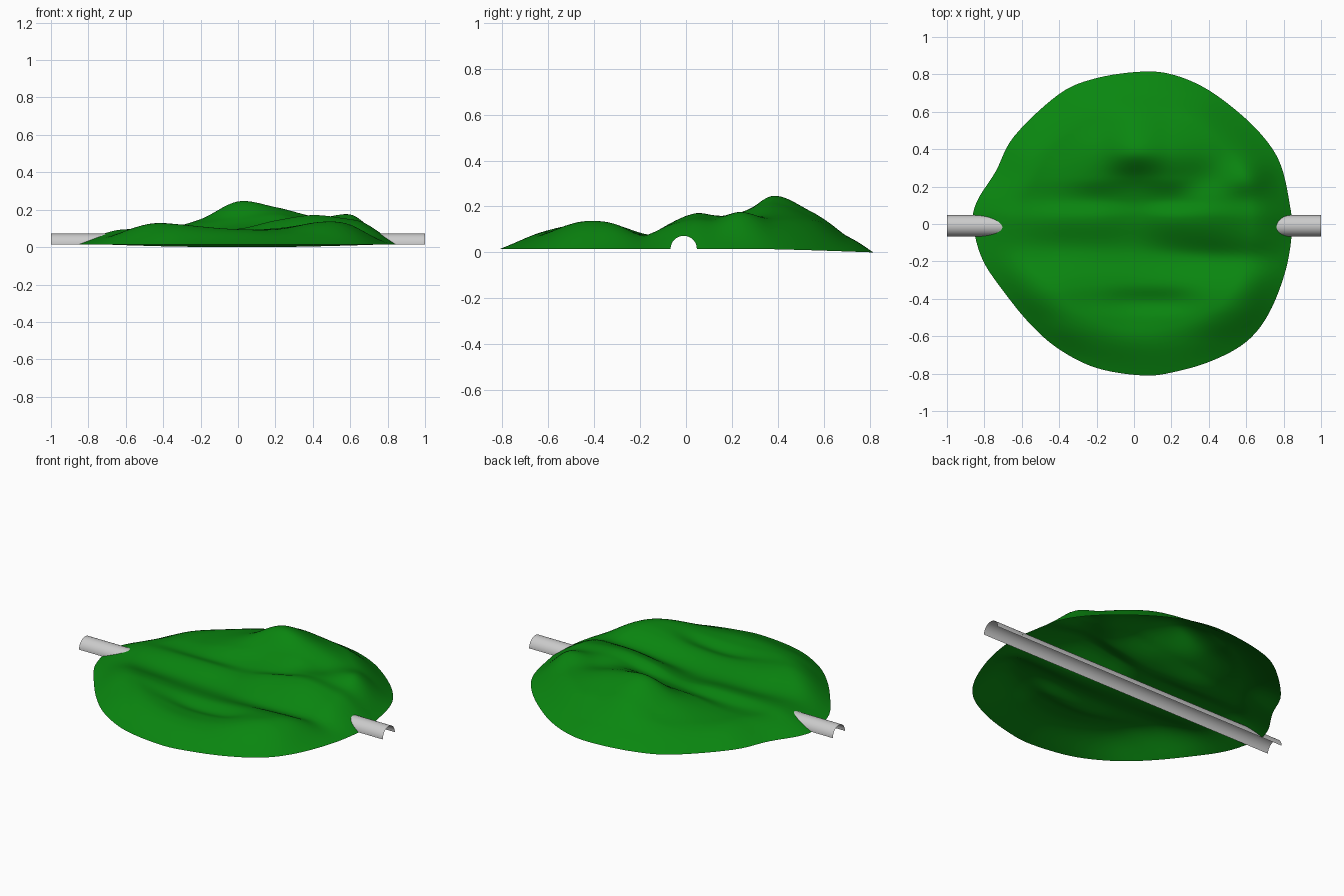
import bpy, bmesh, math

if "Cube" in bpy.data.objects:
    bpy.data.objects.remove(bpy.data.objects["Cube"])

# Outline of the hill seen from above, counter-clockwise
OUTLINE = [(.845, -.03), (.83, .12), (.79, .30), (.72, .43), (.59, .57), (.40, .715), (.22, .795),
           (.05, .815), (-.20, .78), (-.40, .695), (-.64, .47), (-.74, .28), (-.84, .12),
           (-.86, 0), (-.81, -.19), (-.69, -.37), (-.55, -.54), (-.40, -.67), (-.20, -.77),
           (.05, -.81), (.22, -.79), (.42, -.73), (.60, -.63), (.72, -.48), (.81, -.25)]

# Coarse hill heights: one row per y in ROWS, columns x = -0.8..0.8 in steps of 0.2
ROWS = [-.8, -.62, -.5, -.42, -.32, -.14, .03, .13, .24, .38, .55, .7]
HEIGHTS = [[.05, .05, .06, .06, .06, .06, .06, .06, .06],
           [.06, .095, .11, .09, .08, .075, .085, .09, .09],
           [.06, .105, .115, .095, .075, .08, .11, .115, .10],
           [.06, .115, .115, .085, .055, .065, .115, .12, .09],
           [.06, .105, .105, .085, .075, .085, .105, .11, .08],
           [.055, .06, .05, .045, .04, .045, .055, .06, .06],
           [.065, .08, .085, .085, .08, .125, .15, .13, .10],
           [.065, .07, .065, .07, .085, .11, .145, .13, .10],
           [.065, .075, .08, .115, .135, .16, .135, .16, .09],
           [.065, .075, .08, .135, .23, .20, .15, .115, .08],
           [.05, .065, .07, .10, .165, .145, .12, .09, .06],
           [.04, .05, .06, .075, .085, .08, .08, .07, .05]]
TUNNEL_Y, TUNNEL_Z, R, SIDES = -.01, .015, .057, 24


def spline(a, b, c, d, t):
    return b + .5 * t * (c - a + t * (2*a - 5*b + 4*c - d + t * (3*(b - c) + d - a)))


def sample(row, u):
    i = max(0, min(len(row) - 2, int(math.floor(u))))
    p = [row[max(0, min(len(row) - 1, i + k))] for k in (-1, 0, 1, 2)]
    return spline(*p, max(0, min(1, u - i)))


def row_index(y):
    for i in range(len(ROWS) - 1):
        if y < ROWS[i + 1]:
            return max(0, i + (y - ROWS[i]) / (ROWS[i + 1] - ROWS[i]))
    return len(ROWS) - 1


def height(x, y, t):
    u = (x + .8) / .2
    # the gully bends forward towards the right-hand side
    v = row_index(y + .08 * max(0, x) * math.exp(-((y + .12) / .12) ** 2))
    h = sample([sample(row, u) for row in HEIGHTS], v)
    rim = math.sin(min(1, (1 - t) / .27) * math.pi / 2)
    sag = .015 * max(0, min(1, (y - .3) / .51)) ** 1.3
    return .015 - sag + h * rim


def finish(bm, name, color=None):
    me = bpy.data.meshes.new(name)
    bm.normal_update()
    bm.to_mesh(me)
    bm.free()
    ob = bpy.data.objects.new(name, me)
    bpy.context.collection.objects.link(ob)
    for p in me.polygons:
        p.use_smooth = True
    if color:
        mat = bpy.data.materials.new(name + "_green")
        mat.diffuse_color = color
        mat.use_nodes = True
        mat.node_tree.nodes["Principled BSDF"].inputs["Base Color"].default_value = mat.diffuse_color
        me.materials.append(mat)
    return ob


# Hill: open shell of rings running from a centre point to the outline
RINGS, SUB, CX, CY = 50, 6, .04, .08
edge = []
for i in range(len(OUTLINE)):
    p = [OUTLINE[(i + k) % len(OUTLINE)] for k in (-1, 0, 1, 2)]
    for s in range(SUB):
        edge.append([spline(*[q[a] for q in p], s / SUB) for a in (0, 1)])
n = len(edge)
bm = bmesh.new()
centre = bm.verts.new((CX, CY, height(CX, CY, 0)))
rings = []
for r in range(1, RINGS + 1):
    t = r / RINGS
    ring = []
    for ex, ey in edge:
        x, y = CX + (ex - CX) * t, CY + (ey - CY) * t
        ring.append(bm.verts.new((x, y, height(x, y, t))))
    rings.append(ring)
for j in range(n):
    k = (j + 1) % n
    bm.faces.new((centre, rings[0][j], rings[0][k]))
    for a, b in zip(rings, rings[1:]):
        bm.faces.new((a[j], b[j], b[k], a[k]))


# Tunnel mouths: trim the hill along the round tunnel wall at both ends
def near_mouth(f):
    c = f.calc_center_median()
    return abs(c.x) > .6 and math.hypot(c.y - TUNNEL_Y, c.z - TUNNEL_Z) < R + .02


for i in range(SIDES):
    a = math.pi * (i + .5) / SIDES
    no = (0, math.cos(a), math.sin(a))
    faces = [f for f in bm.faces if near_mouth(f)]
    geom = set(faces)
    for f in faces:
        geom.update(f.verts, f.edges)
    bmesh.ops.bisect_plane(bm, geom=list(geom), plane_no=no,
                           plane_co=(0, TUNNEL_Y + R * no[1], TUNNEL_Z + R * no[2]))
inside = []
for f in bm.faces:
    c = f.calc_center_median()
    if math.hypot(c.y - TUNNEL_Y, c.z - TUNNEL_Z) < R:
        inside.append(f)
bmesh.ops.delete(bm, geom=inside, context='FACES')
finish(bm, "hill", (.003, .24, .005, 1))

# Tunnel: half-round open shell passing through the hill along x
bm = bmesh.new()
ends = []
for x in (-1, 1):
    ends.append([bm.verts.new((x, TUNNEL_Y + R * math.cos(math.pi * i / SIDES),
                               TUNNEL_Z + R * math.sin(math.pi * i / SIDES))) for i in range(SIDES + 1)])
for i in range(SIDES):
    bm.faces.new((ends[0][i], ends[1][i], ends[1][i+1], ends[0][i+1]))
finish(bm, "tunnel")
